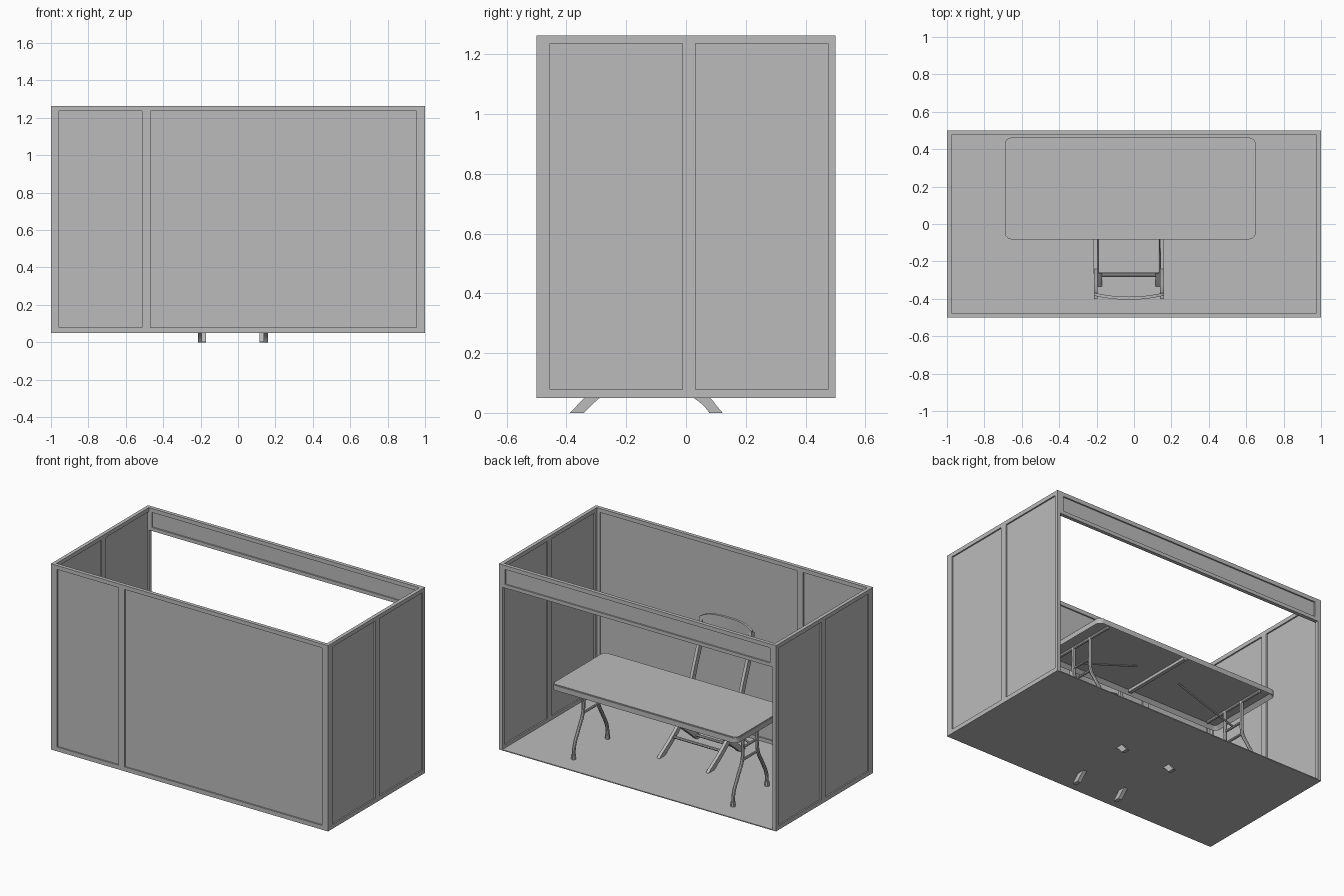
import bpy, bmesh, math
from mathutils import Vector

cube = bpy.data.objects.get("Cube")
if cube:
    bpy.data.objects.remove(cube)

grey = bpy.data.materials.new("plain grey")
GREY = (0.5, 0.5, 0.5, 1)
grey.use_nodes = True
grey.diffuse_color = GREY
grey.node_tree.nodes["Principled BSDF"].inputs["Base Color"].default_value = GREY


def finish(name, bm, smooth=False):
    bmesh.ops.recalc_face_normals(bm, faces=bm.faces)
    mesh = bpy.data.meshes.new(name)
    bm.to_mesh(mesh)
    bm.free()
    obj = bpy.data.objects.new(name, mesh)
    bpy.context.collection.objects.link(obj)
    mesh.materials.append(grey)
    if smooth:
        shade(obj)
    return obj


def shade(obj):
    bpy.ops.object.select_all(action='DESELECT')
    obj.select_set(True)
    bpy.context.view_layer.objects.active = obj
    bpy.ops.object.shade_smooth_by_angle(angle=math.radians(35))


def add_box(bm, lo, hi):
    verts = bmesh.ops.create_cube(bm, size=1)["verts"]
    for v in verts:
        v.co = [l + (c + 0.5) * (h - l) for l, h, c in zip(lo, hi, v.co)]


def box(name, lo, hi):
    bm = bmesh.new()
    add_box(bm, lo, hi)
    return finish(name, bm)


def prism(bm, points, offset):
    """Extrude a closed outline; returns its first face."""
    face = bm.faces.new([bm.verts.new(p) for p in points])
    ext = bmesh.ops.extrude_face_region(bm, geom=[face], use_keep_orig=True)
    new = [g for g in ext["geom"] if isinstance(g, bmesh.types.BMVert)]
    bmesh.ops.translate(bm, verts=new, vec=offset)
    return face


def wall(name, place, u0, u1, z0, z1, bays, p0, p1, thick=0.024):
    """Frame of posts and rails with thin recessed panels; place maps (u, depth, z)."""
    frame, panel = bmesh.new(), bmesh.new()

    def bar(bm, a, b, c, d, d0=0, d1=thick):
        p, q = place(a, d0, c), place(b, d1, d)
        add_box(bm, [min(i) for i in zip(p, q)], [max(i) for i in zip(p, q)])

    edges = [u0] + [e for bay in bays for e in bay] + [u1]
    for a, b in zip(edges[::2], edges[1::2]):
        bar(frame, a, b, z0, z1)
    for a, b in bays:
        bar(frame, a, b, z0, p0)
        bar(frame, a, b, p1, z1)
        bar(panel, a, b, p0, p1, 0.009, 0.015)
    finish(name + "_frame", frame)
    finish(name + "_panels", panel)


# Booth shell: floor, front wall, two side walls and the header over the open back
BASE, TOP, LOW, HIGH = 0.05, 1.262, 0.078, 1.236
box("floor", (-1, -0.5, BASE), (1, 0.5, BASE + 0.006))
wall("front_wall", lambda u, d, z: (u, -0.5 + d, z), -1, 1, BASE, TOP,
     [(-0.957, -0.512), (-0.468, 0.955)], LOW, HIGH)
for side, s in (("left", 1), ("right", -1)):
    wall(side + "_wall", lambda u, d, z: (s * (1 - d), u, z), -0.476, 0.5, BASE, TOP,
         [(-0.455, -0.012), (0.032, 0.475)], LOW, HIGH)
wall("back_header", lambda u, d, z: (u, 0.5 - d, z), -0.976, 0.976, 1.115, TOP,
     [(-0.955, 0.955)], 1.138, HIGH)


# Table top: rounded slab with a hollow underside
TX, TY, HX, HY, R = -0.02, 0.19, 0.67, 0.272, 0.035
outline = []
for k, (sx, sy) in enumerate([(1, 1), (-1, 1), (-1, -1), (1, -1)]):
    for i in range(6):
        a = math.radians(90 * k + 18 * i)
        outline.append((TX + sx * (HX - R) + R * math.cos(a),
                        TY + sy * (HY - R) + R * math.sin(a), 0.522))
bm = bmesh.new()
under = prism(bm, outline, (0, 0, 0.038))
bmesh.ops.inset_region(bm, faces=[under], thickness=0.022, use_even_offset=True)
bmesh.ops.translate(bm, verts=under.verts[:], vec=(0, 0, 0.022))
top = max(bm.faces, key=lambda f: f.calc_center_median().z)
bmesh.ops.bevel(bm, geom=top.edges[:], offset=0.005, segments=2, affect='EDGES')
finish("table_top", bm, True)
box("table_centre_bar", (TX - 0.012, TY - 0.25, 0.526), (TX + 0.012, TY + 0.25, 0.545))


def tube(name, points, radius=0.011, curved=False):
    data = bpy.data.curves.new(name, 'CURVE')
    data.dimensions = '3D'
    data.bevel_depth = radius
    data.bevel_resolution = 2
    data.use_fill_caps = True
    data.resolution_u = 6
    spline = data.splines.new('BEZIER' if curved else 'POLY')
    pts = spline.bezier_points if curved else spline.points
    pts.add(len(points) - 1)
    for p, co in zip(pts, points):
        if curved:
            p.co = co
            p.handle_left_type = p.handle_right_type = 'AUTO'
        else:
            p.co = (*co, 1)
    data.materials.append(grey)
    obj = bpy.data.objects.new(name, data)
    bpy.context.collection.objects.link(obj)
    bpy.ops.object.select_all(action='DESELECT')
    obj.select_set(True)
    bpy.context.view_layer.objects.active = obj
    bpy.ops.object.convert(target='MESH')
    shade(bpy.context.object)


# Table legs: curved pairs with feet, cross bars and folding braces
for end, sx in (("left", 1), ("right", -1)):
    x = TX + sx * 0.575
    for row, sy in (("front", -1), ("back", 1)):
        path = [(0.175, 0.06), (0.168, 0.14), (0.125, 0.23), (0.08, 0.32), (0.075, 0.42), (0.075, 0.54)]
        tube(f"table_leg_{row}_{end}", [(x, TY + sy * y, z) for y, z in path], 0.011, True)
        tube(f"table_foot_{row}_{end}", [(x, TY + sy * 0.175, z) for z in (0.054, 0.085)], 0.015)
    for k, (z, w) in enumerate([(0.32, 0.08), (0.40, 0.075)]):
        tube(f"table_leg_bar_{end}_{k}", [(x, TY - w, z), (x, TY + w, z)], 0.008)
    tube(f"table_top_bar_{end}", [(x, TY - 0.235, 0.535), (x, TY + 0.235, 0.535)], 0.01)
    tube(f"table_brace_{end}", [(x, TY, 0.40), (TX + sx * 0.16, TY, 0.535)], 0.006)


# Chair legs: flat curved strips swept in the side plane
CX = -0.0275


def strip(name, path, x0, x1, half):
    pts = [Vector(p) for p in path]
    ext = [2 * pts[0] - pts[1]] + pts + [2 * pts[-1] - pts[-2]]
    fine = []
    for a, b, c, d in zip(ext, ext[1:], ext[2:], ext[3:]):
        for i in range(5):
            t = i / 5
            fine.append(0.5 * (2 * b + (c - a) * t + (2 * a - 5 * b + 4 * c - d) * t ** 2
                               + (3 * b - a - 3 * c + d) * t ** 3))
    fine.append(pts[-1])
    left, right = [], []
    for i, p in enumerate(fine):
        d = (fine[min(i + 1, len(fine) - 1)] - fine[max(i - 1, 0)]).normalized()
        n = Vector((d.y, -d.x)) * half
        if i == 0:
            n = Vector((half * 1.35, 0))  # flat on the ground
        left.append(p - n)
        right.append(p + n)
    bm = bmesh.new()
    prism(bm, [(x0, p.x, p.y) for p in left + right[::-1]], (x1 - x0, 0, 0))
    finish(name, bm, True)


long_path = [(0.10, 0), (0.055, 0.05), (-0.06, 0.125), (-0.16, 0.21), (-0.24, 0.34),
             (-0.30, 0.50), (-0.36, 0.66), (-0.385, 0.80)]
short_path = [(-0.365, 0), (-0.315, 0.05), (-0.22, 0.13), (-0.11, 0.23), (-0.02, 0.37)]
for side, s in (("left", 1), ("right", -1)):
    strip(f"chair_long_leg_{side}", long_path, CX + s * 0.1675, CX + s * 0.1875, 0.017)
    strip(f"chair_short_leg_{side}", short_path, CX + s * 0.1425, CX + s * 0.1675, 0.017)
    box(f"chair_seat_rail_{side}", (CX + s * 0.178 - 0.01, -0.265, 0.365),
        (CX + s * 0.178 + 0.01, 0.03, 0.385))

# Chair seat and cross bars
seat = box("chair_seat", (CX - 0.165, -0.265, 0.372), (CX + 0.165, 0.04, 0.395))
bevel = seat.modifiers.new("rounded", 'BEVEL')
bevel.width, bevel.segments = 0.008, 2
tube("chair_rear_bar", [(CX - 0.145, -0.275, 0.085), (CX + 0.145, -0.275, 0.085)], 0.009)
tube("chair_front_bar", [(CX - 0.17, -0.08, 0.14), (CX + 0.17, -0.08, 0.14)], 0.009)

# Chair backrest: bowed plate with an arched top edge
bm = bmesh.new()
N = 12
rings = []
for i in range(N + 1):
    u = 2 * i / N - 1
    y = -0.405 + 0.022 * u * u
    z = 0.845 - 0.03 * u ** 4
    rings.append([bm.verts.new((CX + 0.187 * u, y + dy, h))
                  for dy, h in ((0, 0.72), (0.016, 0.72), (0.016, z), (0, z))])
for a, b in zip(rings, rings[1:]):
    for k in range(4):
        bm.faces.new((a[k], a[k - 1], b[k - 1], b[k]))
bm.faces.new(rings[0])
bm.faces.new(rings[-1])
finish("chair_backrest", bm, True)
